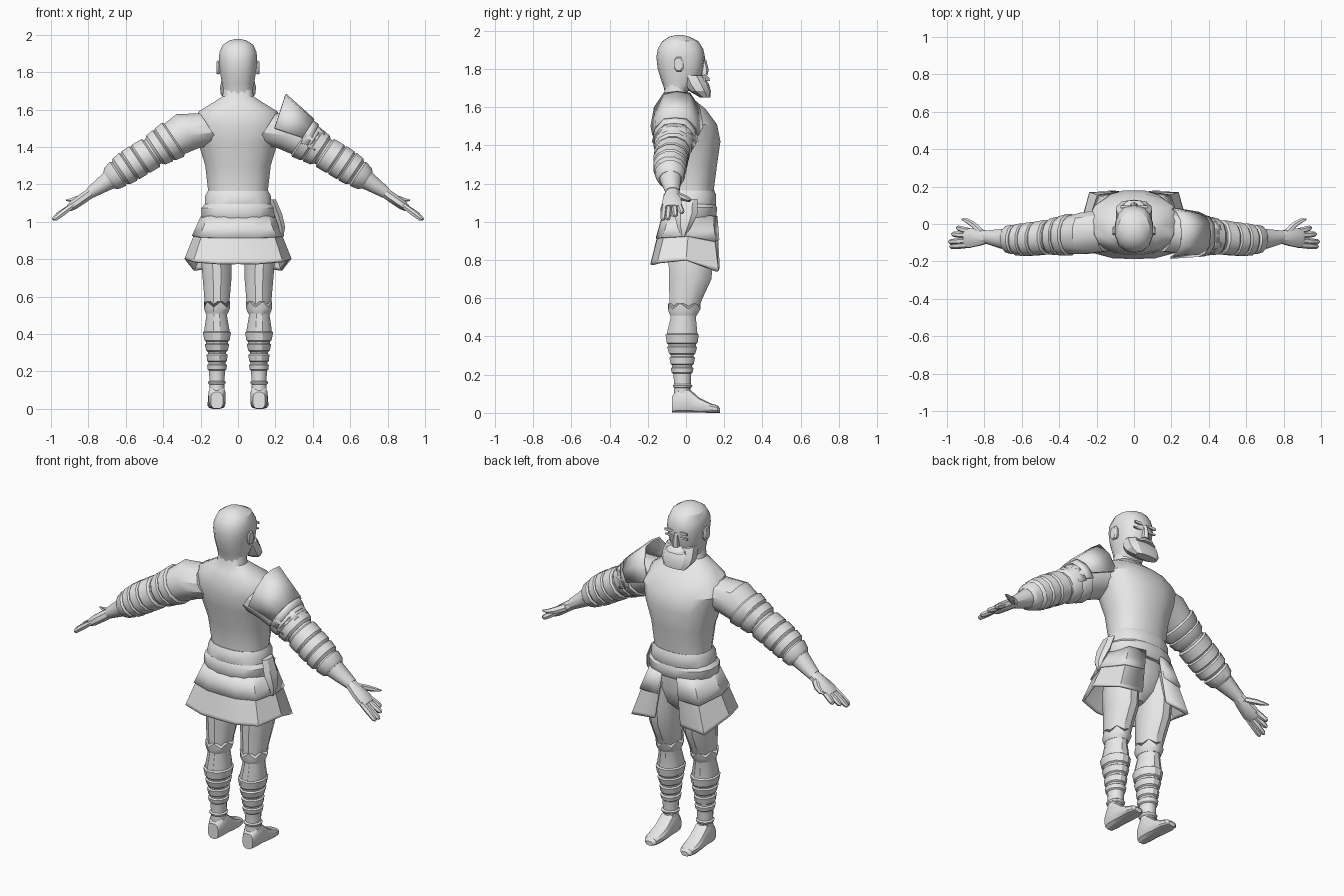
import bpy, bmesh, math
from mathutils import Vector as V

grey = bpy.data.materials.new("plain grey")
grey.diffuse_color = (0.8, 0.8, 0.8, 1)
X, Y, Z = V((1, 0, 0)), V((0, 1, 0)), V((0, 0, 1))


def finish(bm, name, angle=32):
    bmesh.ops.recalc_face_normals(bm, faces=bm.faces)
    me = bpy.data.meshes.new(name)
    bm.to_mesh(me)
    bm.free()
    ob = bpy.data.objects.new(name, me)
    bpy.context.collection.objects.link(ob)
    me.materials.append(grey)
    bpy.ops.object.select_all(action='DESELECT')
    ob.select_set(True)
    bpy.context.view_layer.objects.active = ob
    bpy.ops.object.shade_smooth_by_angle(angle=math.radians(angle))
    return ob


def ring(c, u, v, ru, rv, n=12, e=2.0):
    """Superellipse ring around c in the plane of u and v."""
    pts = []
    for i in range(n):
        a = 2 * math.pi * (i + 0.5) / n
        k, s = math.cos(a), math.sin(a)
        pts.append(V(c) + u * (ru * math.copysign(abs(k) ** (2 / e), k))
                   + v * (rv * math.copysign(abs(s) ** (2 / e), s)))
    return pts


def loft(name, rings, closed=True, angle=32, thick=0):
    bm = bmesh.new()
    rows = [[bm.verts.new(p) for p in r] for r in rings]
    n = len(rows[0])
    for a, b in zip(rows, rows[1:]):
        for i in range(n if closed else n - 1):
            j = (i + 1) % n
            bm.faces.new((a[i], a[j], b[j], b[i]))
    if closed:
        bm.faces.new(rows[0])
        bm.faces.new(rows[-1])
    ob = finish(bm, name, angle)
    if thick:
        m = ob.modifiers.new("thickness", 'SOLIDIFY')
        m.thickness, m.offset = thick, 0
    return ob


def upright(name, rows, n=16, e=2.3, angle=32):
    """Stack of (z, half width, back y, front y) sections."""
    return loft(name, [ring((0, (b + f) / 2, z), X, Y, w, (f - b) / 2, n, e)
                       for z, w, b, f in rows], angle=angle)


def at(path, key):
    """Section of a path interpolated at the given first value."""
    for a, b in zip(path, path[1:]):
        if min(a[0], b[0]) <= key <= max(a[0], b[0]):
            t = (key - a[0]) / (b[0] - a[0])
            return [p + (q - p) * t for p, q in zip(a, b)]


# torso and neck
upright("torso", [(1.0, .165, -.11, .13), (1.17, .163, -.10, .148), (1.3, .178, -.12, .165),
                  (1.42, .215, -.15, .183), (1.51, .245, -.165, .165), (1.59, .215, -.155, .105),
                  (1.635, .14, -.135, .05), (1.67, .085, -.115, .01), (1.74, .075, -.11, .0)])
# hips under the skirt
upright("pelvis", [(1.05, .17, -.11, .13), (.93, .175, -.115, .135), (.84, .13, -.09, .11),
                   (.785, .03, -.04, .06)], 12)
# wrapped waist cloth in two layers
upright("waist_wrap", [(1.07, .165, -.115, .15), (1.09, .18, -.125, .16),
                       (1.14, .178, -.12, .16), (1.165, .165, -.105, .15)])
upright("belt", [(1.01, .185, -.125, .15), (1.03, .198, -.135, .162),
                 (1.075, .2, -.135, .165), (1.095, .18, -.125, .155)])
# hanging sash end on one hip
loft("sash_end", [ring((x, y, z), X, Y, w, d, 6) for x, y, z, w, d in
                  [(.185, .01, 1.12, .02, .05), (.215, .0, 1.04, .025, .06),
                   (.235, -.01, .97, .02, .035), (.235, -.015, .92, .008, .008)]])

# skirt, open at the front, in two overlapping tiers
top = [(.05, .155), (.14, .13), (.188, .02), (.155, -.085), (.07, -.115), (0, -.118)]
hem = [(.085, .17), (.235, .165), (.28, .0), (.235, -.145), (.11, -.178), (0, -.18)]
drop = [.76, .74, .80, .785, .775, .775]


def skirt_row(t, out=0.0):
    half = []
    for (a, b), (c, d), h in zip(top, hem, drop):
        x, y = a + (c - a) * t, b + (d - b) * t
        half.append(V((x * (1 + out), y * (1 + out), 1.03 + (h - 1.03) * t)))
    return half + [V((-p.x, p.y, p.z)) for p in reversed(half[:-1])]


loft("skirt", [skirt_row(t) for t in (0, .4, .93, 1)], False, 25, .014)
loft("skirt_upper_tier", [skirt_row(0, .03), skirt_row(.25, .04), skirt_row(.46, .05)],
     False, 25, .01)

# head
upright("head", [(1.66, .074, -.11, .0), (1.70, .078, -.115, .02), (1.74, .088, -.13, .075),
                 (1.80, .098, -.148, .092), (1.86, .104, -.155, .10), (1.905, .102, -.148, .09),
                 (1.945, .085, -.125, .065), (1.968, .05, -.09, .02), (1.977, .02, -.055, -.015)], 14)
# beard and moustache
upright("beard", [(1.765, .09, -.03, .09), (1.72, .10, -.015, .12), (1.685, .097, .015, .13),
                  (1.65, .07, .075, .128)], 10, 2.5, 25)
loft("nose", [ring((0, y, z), X, Y, w, .02, 6) for y, z, w in
              [(.085, 1.85, .012), (.098, 1.80, .018), (.095, 1.77, .022)]])
upright("moustache", [(1.738, .07, .04, .128), (1.752, .062, .03, .125),
                      (1.768, .03, .03, .11)], 8)

# limb paths: (key, centre y, centre z or x, two radii)
arm = [(.15, -.035, 1.50, .10, .115), (.27, -.05, 1.485, .113, .115), (.36, -.06, 1.432, .098, .10),
       (.46, -.07, 1.372, .08, .082), (.54, -.08, 1.325, .08, .08), (.61, -.085, 1.28, .078, .076),
       (.70, -.08, 1.215, .05, .055), (.79, -.07, 1.155, .032, .036)]
leg = [(.96, .02, .09, .085, .11), (.80, .025, .115, .085, .12), (.70, .022, .112, .08, .115),
       (.60, .0, .112, .071, .09), (.55, -.01, .112, .066, .08), (.50, -.014, .114, .057, .068),
       (.42, -.02, .113, .07, .082), (.36, -.02, .112, .062, .076), (.30, -.02, .112, .05, .062),
       (.20, -.02, .112, .044, .048), (.14, -.018, .113, .041, .044), (.05, -.025, .113, .043, .044)]

for s, side in ((1, "right"), (-1, "left")):
    up = V((.55 * s, 0, .83))

    def arm_ring(x, add=0.0):
        x, y, z, r, d = at(arm, x)
        return ring((x * s, y, z), up, Y, r + add, d + add)

    def leg_ring(z, add=0.0):
        z, y, x, r, d = at(leg, z)
        return ring((x * s, y, z), X, Y, r + add, d + add)

    # arm with overlapping cloth bands
    loft(side + "_arm", [arm_ring(p[0]) for p in arm])
    for a, b in ((.34, .40), (.395, .45), (.46, .53), (.525, .585), (.58, .635), (.635, .69)):
        loft(side + "_arm_band", [arm_ring(a, .002), arm_ring(a + .008, .013),
                                  arm_ring(b - .012, .013), arm_ring(b, .002)])

    # hand: palm, four fingers and thumb
    loft(side + "_palm", [ring((x * s, y, z), up, Y, h, w, 8) for x, y, z, h, w in
                          [(.78, -.07, 1.16, .03, .034), (.83, -.072, 1.125, .03, .048),
                           (.88, -.075, 1.09, .028, .056), (.905, -.075, 1.072, .02, .052)]])
    for y0, y1, tip, z in ((-.112, -.12, .985, 1.01), (-.09, -.095, .992, 1.012),
                           (-.062, -.055, .975, 1.03), (-.038, -.022, .95, 1.045)):
        loft(side + "_finger", [ring((x * s, y, h), up, Y, r, r, 6) for x, y, h, r in
                                [(.875, y0, 1.093, .015), ((.88 + tip) / 2, (y0 + y1) / 2,
                                 (1.09 + z) / 2, .017), (tip - .01, y1, z + .007, .014),
                                 (tip, y1, z, .006)]])
    loft(side + "_thumb", [ring((x * s, y, z), up, Y, r, r, 6) for x, y, z, r in
                           [(.81, -.05, 1.14, .022), (.85, -.01, 1.125, .02),
                            (.89, .015, 1.115, .014), (.92, .025, 1.115, .005)]])

    # leg, ragged knee cuff and shin wraps
    loft(side + "_leg", [leg_ring(p[0]) for p in leg])
    cuff = [leg_ring(.51, .002), leg_ring(.53, .007), leg_ring(.555, .006)]
    for i, p in enumerate(cuff[2]):
        p.z += .018 if i % 2 else -.012
    loft(side + "_knee_cuff", cuff)
    for a, b in ((.415, .36), (.35, .305), (.295, .25), (.24, .205), (.15, .13)):
        loft(side + "_shin_wrap", [leg_ring(a, .0), leg_ring(a - .006, .009),
                                   leg_ring(b + .006, .007), leg_ring(b, .0)])
    # foot
    loft(side + "_foot", [ring((x * s, y, h / 2), X, Z, w, h / 2, 12, 3) for x, y, w, h in
                          [(.113, -.072, .033, .09), (.113, -.04, .046, .13), (.113, .015, .046, .13),
                           (.114, .07, .047, .08), (.116, .13, .047, .05), (.117, .165, .038, .04),
                           (.117, .178, .022, .025)]])

    # ear
    loft(side + "_ear", [ring((x * s, y, 1.825), Y, Z, w, h, 8, 3) for x, y, w, h in
                         [(.085, -.03, .018, .03), (.108, -.036, .026, .04), (.115, -.04, .02, .034)]])
    # eye and brow plates
    for name, z, y, h in (("_eye", 1.823, .083, .006), ("_brow", 1.853, .089, .009)):
        loft(side + name, [ring((.045 * s, y + d, z), X, Z, .03, h, 6, 3) for d in (0, .009)])


# layered shoulder guard on one arm
def guard(name, inner, outer):
    rows = []
    for (x0, z0), (x1, z1), y0, y1 in (inner, outer):
        row = []
        for i in range(7):
            a = math.pi * i / 6
            k = min(1, math.sin(a) * 1.1)
            row.append(V((x0 + (x1 - x0) * k, (y0 + y1) / 2 - (y1 - y0) / 2 * math.cos(a),
                          z0 + (z1 - z0) * k)))
        rows.append(row)
    loft(name, rows, False, 25, .012)


guard("shoulder_guard", ((.195, 1.50), (.255, 1.68), -.18, .085),
      ((.345, 1.45), (.405, 1.545), -.17, .06))
guard("shoulder_guard_mid", ((.335, 1.42), (.385, 1.55), -.172, .06),
      ((.375, 1.41), (.43, 1.515), -.168, .045))
guard("shoulder_guard_low", ((.37, 1.40), (.42, 1.51), -.165, .045),
      ((.41, 1.38), (.465, 1.475), -.16, .03))
